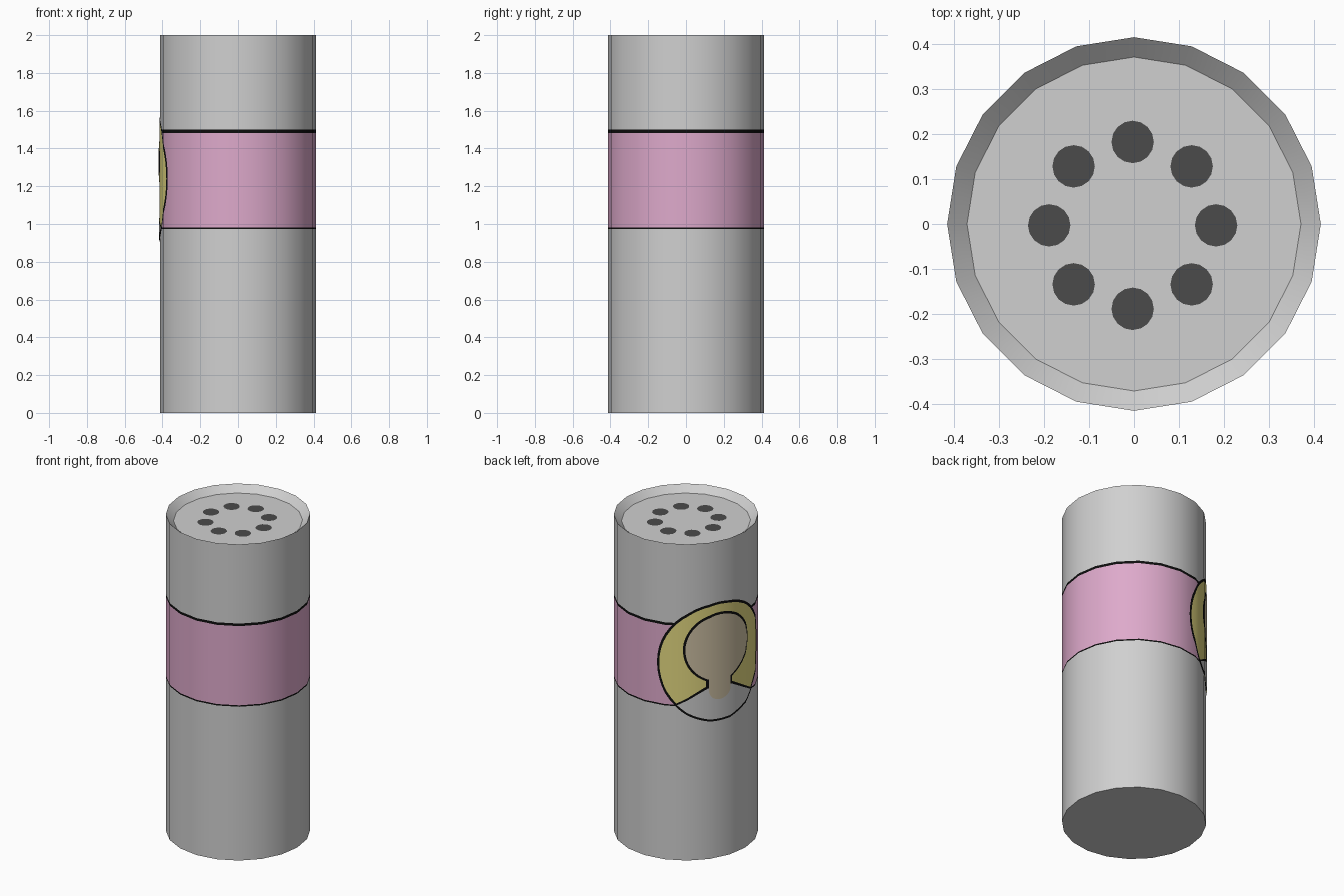
import bpy, bmesh
from math import sin, cos, pi, radians, sqrt, atan2
from mathutils import Vector

if "Cube" in bpy.data.objects:
    bpy.data.objects.remove(bpy.data.objects["Cube"], do_unlink=True)

SIDES = 20
R = 0.414
STEP = 2 * pi / SIDES
BADGE_ANGLE = radians(27)      # from -x towards +y
BADGE_Z = 1.24


def material(name, rgb):
    m = bpy.data.materials.new(name)
    m.use_nodes = True
    m.diffuse_color = (*rgb, 1)
    m.node_tree.nodes["Principled BSDF"].inputs["Base Color"].default_value = (*rgb, 1)
    return m


grey = material("light grey", (0.63, 0.63, 0.63))
pink = material("pink", (0.73, 0.40, 0.60))
black = material("black", (0.004, 0.004, 0.004))
yellow = material("yellow", (0.78, 0.70, 0.22))
tan = material("tan", (0.63, 0.54, 0.38))
dark = material("dark grey", (0.07, 0.07, 0.07))


def make_object(name, bm, mats):
    mesh = bpy.data.meshes.new(name)
    bm.to_mesh(mesh)
    bm.free()
    for m in mats:
        mesh.materials.append(m)
    ob = bpy.data.objects.new(name, mesh)
    bpy.context.collection.objects.link(ob)
    return ob


# Body: stacked rings with a sunken lid, coloured by height
def body():
    profile = [(R, 0), (R, 0.973), (R, 0.982), (R, 1.483), (R, 1.499), (R, 2), (0.37, 1.96)]
    slots = [0, 2, 1, 2, 0, 0]
    bm = bmesh.new()
    rings = [[bm.verts.new((r * cos(i * STEP), r * sin(i * STEP), z)) for i in range(SIDES)]
             for r, z in profile]
    for low, high, slot in zip(rings, rings[1:], slots):
        for i in range(SIDES):
            j = (i + 1) % SIDES
            bm.faces.new((low[i], low[j], high[j], high[i])).material_index = slot
    bm.faces.new(rings[0][::-1])
    bm.faces.new(rings[-1])
    ob = make_object("body", bm, [grey, pink, black])
    bpy.ops.object.select_all(action="DESELECT")
    ob.select_set(True)
    bpy.context.view_layer.objects.active = ob
    bpy.ops.object.shade_smooth_by_angle(angle=radians(30))


# Ring of eight dark holes on the lid
def lid_holes():
    bm = bmesh.new()
    for i in range(8):
        a = i * pi / 4
        new = bmesh.ops.create_circle(bm, cap_ends=True, segments=16, radius=0.047)
        bmesh.ops.translate(bm, verts=new["verts"],
                            vec=(0.185 * cos(a) - 0.003, 0.185 * sin(a) - 0.003, 1.963))
    make_object("lid_holes", bm, [dark])


# Thin plate: a flat outline wrapped onto the faceted side of the body
def plate(name, outline, mat, lift):
    bm = bmesh.new()
    bm.faces.new([bm.verts.new((u, v, 0)) for u, v in outline])
    bmesh.ops.triangulate(bm, faces=bm.faces[:])
    for k in range(-5, 8):
        bmesh.ops.bisect_plane(bm, geom=bm.verts[:] + bm.edges[:] + bm.faces[:],
                               plane_co=((BADGE_ANGLE - k * STEP) * R, 0, 0),
                               plane_no=(1, 0, 0))
    normals = []
    for vert in bm.verts:
        a = BADGE_ANGLE - vert.co.x / R
        r = (R + lift) * cos(STEP / 2) / cos(a % STEP - STEP / 2)
        out = Vector((-cos(a), sin(a), 0))
        normals.append(out)
        vert.co = out * r + Vector((0, 0, BADGE_Z + vert.co.y))
    ob = make_object(name, bm, [mat])
    ob.data.shade_smooth()
    ob.data.normals_split_custom_set_from_vertices(normals)


def arc(r, start, end, cy=0, n=48):
    return [(r * cos(start + (end - start) * i / n), cy + r * sin(start + (end - start) * i / n))
            for i in range(n + 1)]


def disc(r):
    return arc(r, 0, 2 * pi)[:-1]


# Head circle joined to a round-ended neck
def head(r, neck):
    cy = 0.09
    drop = sqrt(r * r - neck * neck)
    a = atan2(-drop, neck)
    return arc(r, a, 2 * pi + (-pi - a), cy) + arc(neck, pi, 2 * pi, -0.17, 16)


# Lower part of the disc below two sloping shoulder lines
def shoulders(r, raise_by):
    a = atan2(-0.25 + raise_by, 0.245)
    return arc(r, -pi - a, a) + [(0.077, -0.16 + raise_by), (-0.077, -0.16 + raise_by)]


body()
lid_holes()
plate("badge_outline", disc(0.375), black, 0.001)
plate("badge_hair", disc(0.36), yellow, 0.002)
plate("badge_head_outline", head(0.22, 0.085), black, 0.003)
plate("badge_shoulder_outline", shoulders(0.375, 0.018), black, 0.004)
plate("badge_shoulders", shoulders(0.362, 0), grey, 0.005)
plate("badge_head", head(0.206, 0.07), tan, 0.006)
